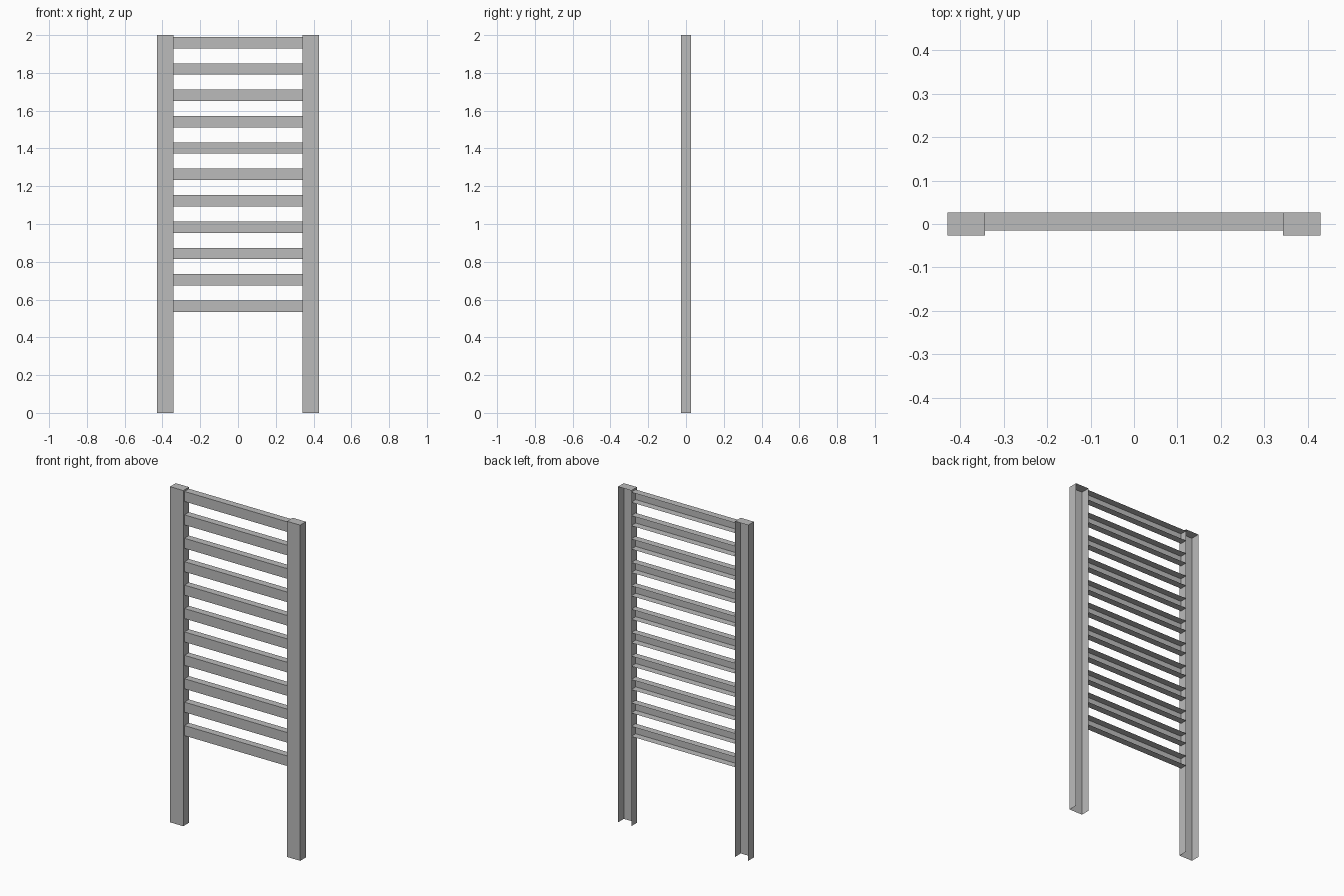
import bpy
import bmesh

cube = bpy.data.objects.get("Cube")
if cube:
    bpy.data.objects.remove(cube)

GREY = (0.5, 0.5, 0.5, 1.0)
metal = bpy.data.materials.new("grey_metal")
metal.use_nodes = True
metal.diffuse_color = GREY
metal.node_tree.nodes["Principled BSDF"].inputs["Base Color"].default_value = GREY


def open_box(name, low, high, is_open):
    """Thin sheet box; faces whose normal satisfies is_open are left out."""
    bm = bmesh.new()
    bmesh.ops.create_cube(bm, size=1)
    bm.normal_update()
    bmesh.ops.delete(bm, geom=[f for f in bm.faces if is_open(f.normal)], context="FACES")
    for v in bm.verts:
        for i in range(3):
            v.co[i] = low[i] if v.co[i] < 0 else high[i]
    mesh = bpy.data.meshes.new(name)
    bm.to_mesh(mesh)
    bm.free()
    mesh.materials.append(metal)
    obj = bpy.data.objects.new(name, mesh)
    bpy.context.collection.objects.link(obj)


INNER, OUTER, BACK = 0.342, 0.429, 0.027

# Posts: channels open at the back and the foot, capped on top
for name, x0, x1 in (("left_post", INNER, OUTER), ("right_post", -OUTER, -INNER)):
    open_box(name, (x0, -BACK, 0), (x1, BACK, 2),
             lambda n: n.y > 0.5 or n.z < -0.5)

# Rungs: channels open at the back and at both ends
for i in range(11):
    z = 0.535 + 0.1395 * i
    open_box(f"rung_{i + 1}", (-INNER, -0.015, z), (INNER, BACK, z + 0.06),
             lambda n: n.y > 0.5 or abs(n.x) > 0.5)
